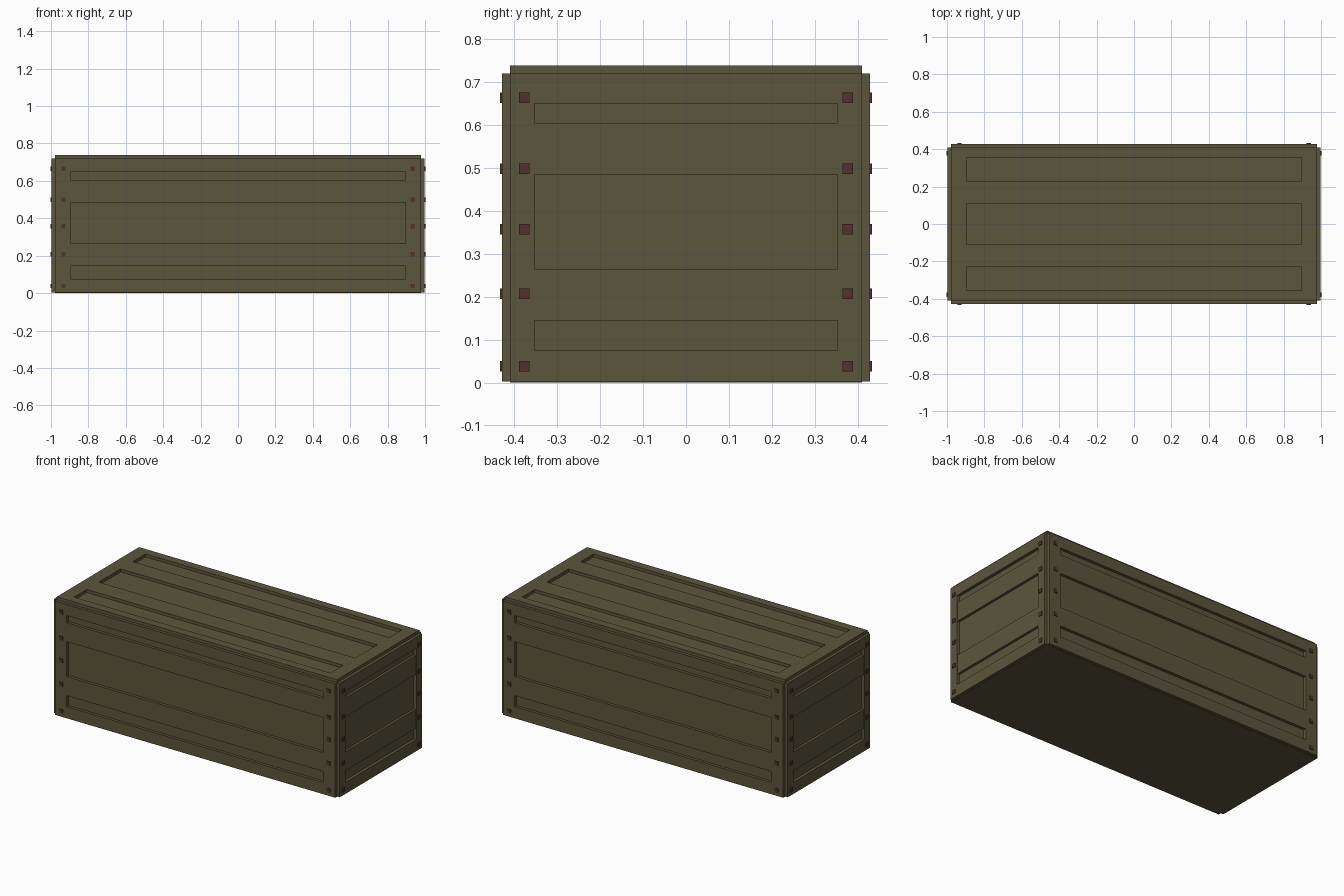
import bpy, bmesh
from mathutils import Matrix, Vector

if "Cube" in bpy.data.objects:
    bpy.data.objects.remove(bpy.data.objects["Cube"])


def material(name, rgb):
    m = bpy.data.materials.new(name)
    m.diffuse_color = (*rgb, 1)
    m.use_nodes = True
    m.node_tree.nodes["Principled BSDF"].inputs["Base Color"].default_value = m.diffuse_color
    return m


olive = material("olive_paint", (0.105, 0.093, 0.045))
rust = material("rusty_bolt", (0.082, 0.032, 0.027))

X, Y, Z = 0.978, 0.41, 0.72        # core half length, half width, height
T = 0.019                          # thickness of the frame boards


def finish(name, bm, mat):
    bmesh.ops.recalc_face_normals(bm, faces=bm.faces[:])
    me = bpy.data.meshes.new(name)
    bm.to_mesh(me)
    bm.free()
    me.materials.append(mat)
    ob = bpy.data.objects.new(name, me)
    bpy.context.collection.objects.link(ob)


def add_box(bm, lo, hi, M=Matrix()):
    lo, hi = Vector(lo), Vector(hi)
    S = Matrix.Diagonal((*(hi - lo), 1))
    bmesh.ops.create_cube(bm, size=1, matrix=M @ Matrix.Translation((lo + hi) / 2) @ S)


def frame(name, M, us, vs):
    """Board frame with one opening: a 3x3 grid without its middle, extruded."""
    bm = bmesh.new()
    g = [[bm.verts.new((u, v, 0)) for v in vs] for u in us]
    for i in range(3):
        for j in range(3):
            if (i, j) != (1, 1):
                bm.faces.new((g[i][j], g[i+1][j], g[i+1][j+1], g[i][j+1]))
    r = bmesh.ops.extrude_face_region(bm, geom=bm.faces[:])
    new = [e for e in r["geom"] if isinstance(e, bmesh.types.BMVert)]
    bmesh.ops.translate(bm, verts=new, vec=(0, 0, T))
    bm.transform(M)
    finish(name, bm, olive)


def panel(name, M, us, vs, slats, depth):
    frame(name + "_frame", M, us, vs)
    bm = bmesh.new()
    for a, b in slats:
        add_box(bm, (us[1], a, 0), (us[2], b, depth), M)
    finish(name + "_slats", bm, olive)


def bolts(name, M, u):
    bm = bmesh.new()
    for z in (0.038, 0.207, 0.357, 0.498, 0.664):
        for s in (-u, u):
            add_box(bm, (s - .012, z - .012, T - .004), (s + .012, z + .012, T + .005), M)
    finish(name + "_bolts", bm, rust)


def place(u, v, n, origin):
    M = Matrix((u, v, n)).transposed().to_4x4()
    M.translation = origin
    return M


# inner box
core = bmesh.new()
add_box(core, (-X, -Y, 0), (X, Y, Z))
finish("crate_body", core, olive)

# four upright sides: local u along the side, v up, n outward
levels = (0.002, 0.075, 0.65, Z)
side_slats = ((0.145, 0.265), (0.485, 0.605))
for name, s in (("front", -1), ("back", 1)):
    M = place((-s, 0, 0), (0, 0, 1), (0, s, 0), (0, s * Y, 0))
    panel(name, M, (-X, -0.895, 0.895, X), levels, side_slats, T)
    bolts(name, M, 0.933)
for name, s in (("left", -1), ("right", 1)):
    M = place((0, s, 0), (0, 0, 1), (s, 0, 0), (s * X, 0, 0))
    panel(name, M, (-Y, -0.353, 0.353, Y), levels, side_slats, T - 0.003)
    bolts(name, M, 0.377)

# lid
panel("lid", Matrix.Translation((0, 0, Z)), (-X, -0.895, 0.895, X),
      (-Y, -0.356, 0.356, Y), ((-0.23, -0.109), (0.109, 0.23)), T)
